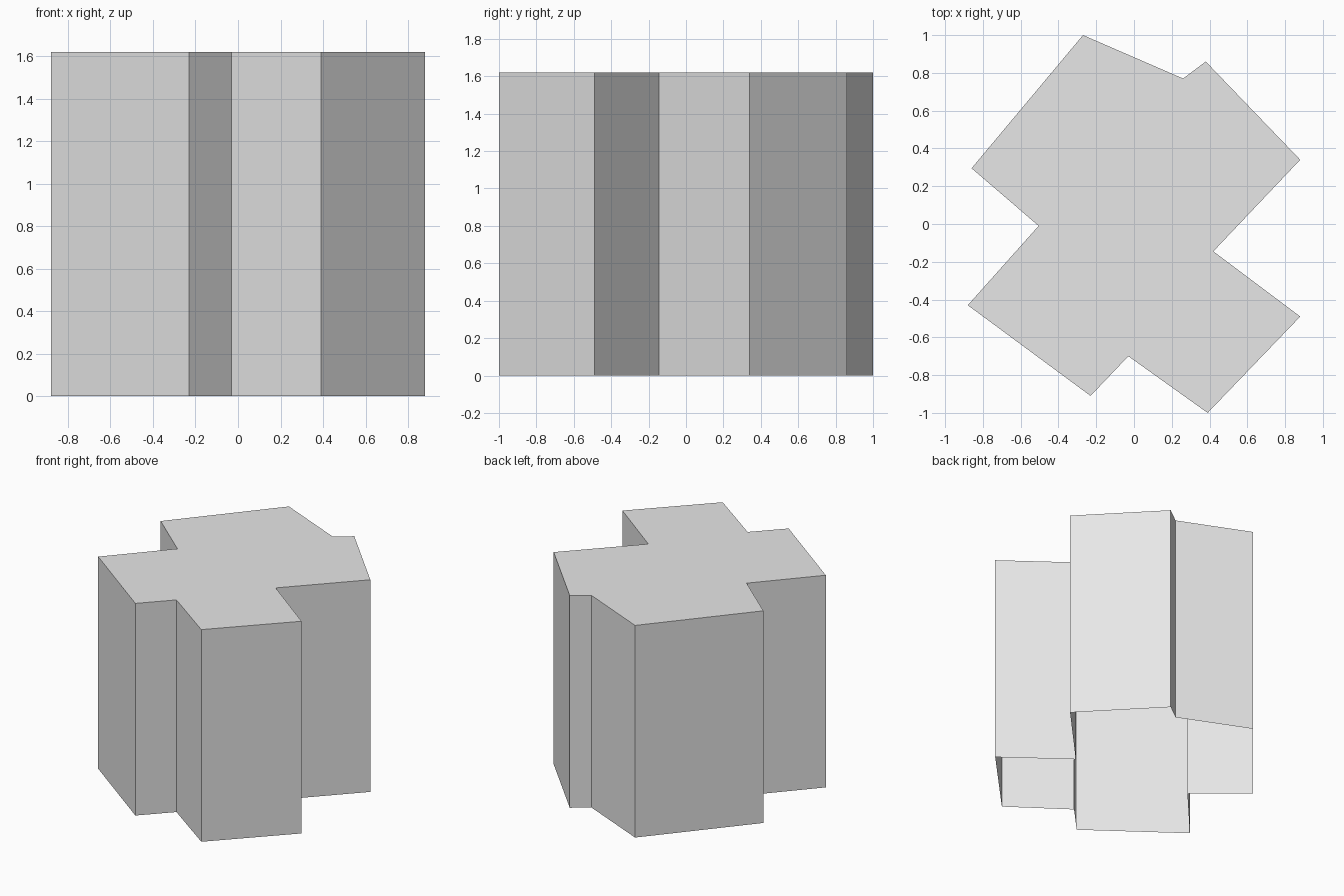
import bpy
import bmesh

cube = bpy.data.objects.get("Cube")
if cube:
    bpy.data.objects.remove(cube, do_unlink=True)

HEIGHT = 1.62

# Footprint of the block, counter-clockwise from above
FOOTPRINT = [
    (0.39, -1.0), (0.88, -0.49), (0.42, -0.145), (0.88, 0.34),
    (0.38, 0.86), (0.26, 0.77), (-0.27, 1.0), (-0.86, 0.295),
    (-0.505, -0.01), (-0.88, -0.43), (-0.23, -0.91), (-0.03, -0.7),
]

# Plain light grey for the whole shell
grey = bpy.data.materials.new("light_grey")
grey.use_nodes = True
colour = (0.8, 0.8, 0.8, 1.0)
grey.diffuse_color = colour
grey.node_tree.nodes["Principled BSDF"].inputs["Base Color"].default_value = colour

# Walls and flat roof, left open underneath
bm = bmesh.new()
lower = [bm.verts.new((x, y, 0)) for x, y in FOOTPRINT]
upper = [bm.verts.new((x, y, HEIGHT)) for x, y in FOOTPRINT]
for i in range(len(FOOTPRINT)):
    j = (i + 1) % len(FOOTPRINT)
    bm.faces.new((lower[i], lower[j], upper[j], upper[i]))
bm.faces.new(upper)

mesh = bpy.data.meshes.new("building_shell")
bm.to_mesh(mesh)
bm.free()
mesh.materials.append(grey)
shell = bpy.data.objects.new("building_shell", mesh)
bpy.context.collection.objects.link(shell)
